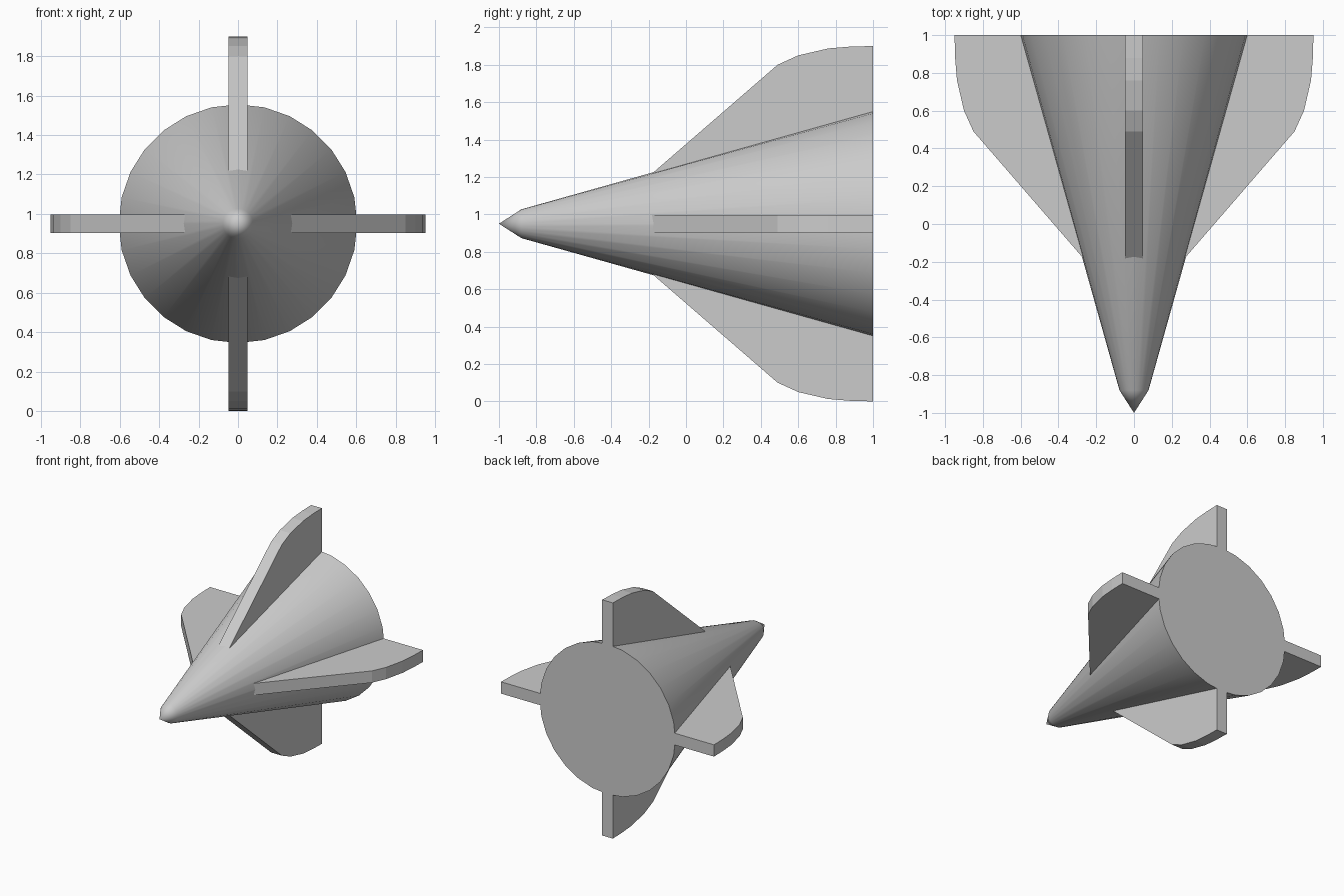
import bpy, bmesh, math
from mathutils import Matrix, Vector

if "Cube" in bpy.data.objects:
    bpy.data.objects.remove(bpy.data.objects["Cube"])

AXIS_Z = 0.95
SIDES = 28


def finish(bm, name):
    bmesh.ops.recalc_face_normals(bm, faces=bm.faces)
    mesh = bpy.data.meshes.new(name)
    bm.to_mesh(mesh)
    bm.free()
    obj = bpy.data.objects.new(name, mesh)
    bpy.context.collection.objects.link(obj)
    return obj


# Cone body: pointed nose, one shoulder ring, flat base
bm = bmesh.new()
rings = []
for y, r in [(-0.88, 0.077), (1.0, 0.605)]:
    rings.append([bm.verts.new((r * math.cos(a), y, AXIS_Z + r * math.sin(a)))
                  for a in (2 * math.pi * i / SIDES for i in range(SIDES))])
tip = bm.verts.new((0, -1, AXIS_Z))
nose, base = rings
for i in range(SIDES):
    j = (i + 1) % SIDES
    bm.faces.new((tip, nose[i], nose[j]))
    bm.faces.new((nose[i], nose[j], base[j], base[i]))
bm.faces.new(base)
body = finish(bm, "cone_body")
bpy.context.view_layer.objects.active = body
body.select_set(True)
bpy.ops.object.shade_smooth_by_angle(angle=math.radians(30))
body.select_set(False)

# Four fins: side profile (y, distance from axis), extruded and turned about the axis
PROFILE = [(-0.22, 0.235), (0.49, 0.85), (0.6, 0.9), (0.76, 0.937),
           (0.88, 0.947), (1.0, 0.95), (1.0, 0.59)]
HALF = 0.0475
for k, name in enumerate(("top_fin", "right_fin", "bottom_fin", "left_fin")):
    bm = bmesh.new()
    face = bm.faces.new([bm.verts.new((-HALF, y, d)) for y, d in PROFILE])
    ext = bmesh.ops.extrude_face_region(bm, geom=[face])
    moved = [v for v in ext["geom"] if isinstance(v, bmesh.types.BMVert)]
    bmesh.ops.translate(bm, verts=moved, vec=Vector((2 * HALF, 0, 0)))
    turn = Matrix.Translation((0, 0, AXIS_Z)) @ Matrix.Rotation(k * math.pi / 2, 4, 'Y')
    bmesh.ops.transform(bm, matrix=turn, verts=bm.verts)
    finish(bm, name)
